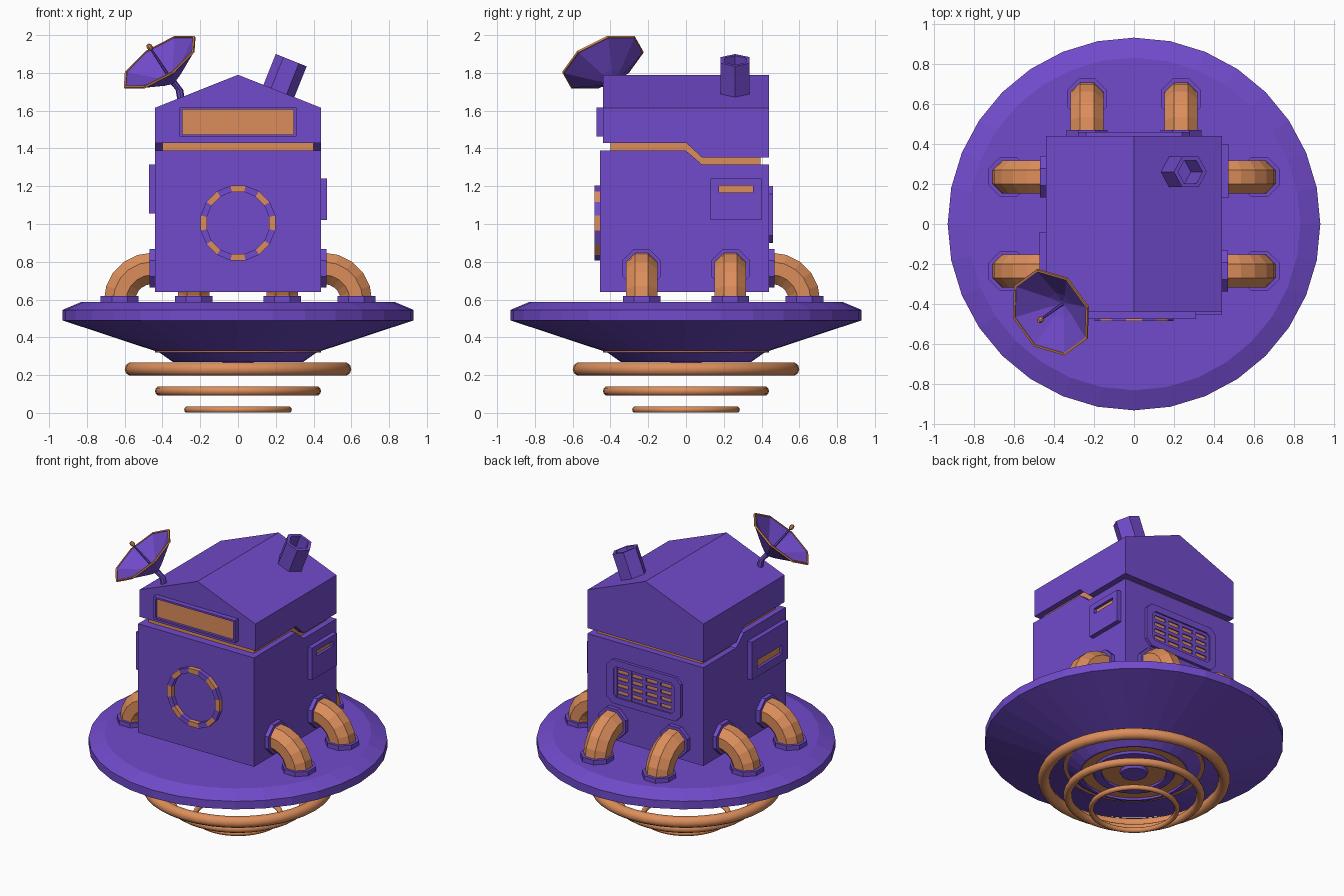
import bpy, bmesh
from math import pi, cos, sin, tau
from mathutils import Vector, Matrix

if "Cube" in bpy.data.objects:
    bpy.data.objects.remove(bpy.data.objects["Cube"])


def material(name, rgb):
    m = bpy.data.materials.new(name)
    m.diffuse_color = (*rgb, 1)
    m.use_nodes = True
    m.node_tree.nodes["Principled BSDF"].inputs["Base Color"].default_value = m.diffuse_color
    return m


PURPLE = material("purple", (0.165, 0.07, 0.60))
ORANGE = material("orange", (0.72, 0.27, 0.105))


def loft(name, loops, mat, closed=False):
    """Skin a list of equal loops; cap the ends unless the skin is closed."""
    bm = bmesh.new()
    rows = [[bm.verts.new(p) for p in lp] for lp in loops]
    n = len(rows[0])
    pairs = list(zip(rows, rows[1:])) + ([(rows[-1], rows[0])] if closed else [])
    for a, b in pairs:
        for i in range(n):
            j = (i + 1) % n
            bm.faces.new((a[i], a[j], b[j], b[i]))
    if not closed:
        bm.faces.new(rows[0])
        bm.faces.new(rows[-1])
    bmesh.ops.recalc_face_normals(bm, faces=bm.faces)
    me = bpy.data.meshes.new(name)
    bm.to_mesh(me)
    bm.free()
    me.materials.append(mat)
    ob = bpy.data.objects.new(name, me)
    bpy.context.collection.objects.link(ob)
    return ob


def circle(r, z, n, phase=0.0):
    return [Vector((r * cos(tau * i / n + phase), r * sin(tau * i / n + phase), z)) for i in range(n)]


def lathe(name, prof, n, mat, matrix=Matrix(), closed=False, phase=0.0):
    return loft(name, [[matrix @ p for p in circle(r, z, n, phase)] for r, z in prof], mat, closed)


def aim(pos, axis):
    return Matrix.Translation(pos) @ Vector(axis).to_track_quat('Z', 'Y').to_matrix().to_4x4()


# saucer and stepped underside
lathe("saucer", [(.83, .587), (.93, .545), (.93, .49), (.44, .328)], 32, PURPLE)
lathe("under_plate", [(.44, .33), (.44, .32)], 32, ORANGE)
lathe("under_collar", [(.42, .322), (.345, .27), (.33, .27), (.33, .322)], 32, PURPLE, closed=True)
lathe("inner_plate", [(.335, .32), (.335, .285)], 32, ORANGE)
lathe("inner_collar", [(.26, .29), (.25, .27), (.2, .27), (.2, .29)], 32, PURPLE, closed=True)
lathe("under_hub", [(.09, .29), (.08, .265)], 24, PURPLE)

# hover rings
for i, (outer, tube, z) in enumerate([(.6, .037, .232), (.44, .026, .116), (.285, .017, .017)]):
    bpy.ops.mesh.primitive_torus_add(major_segments=40, minor_segments=10, location=(0, 0, z),
                                     major_radius=outer - tube, minor_radius=tube)
    ring = bpy.context.object
    ring.name = f"hover_ring_{i + 1}"
    ring.data.materials.append(ORANGE)
    bpy.ops.object.shade_smooth()

# pipes with flanges: two on each side and two at the back
k = 0
for turn in (0, pi / 2, pi):
    for off in (-.235, .235):
        k += 1
        M = Matrix.Rotation(turn, 4, 'Z') @ Matrix.Translation((0, off, 0))
        loops = [[M @ Vector((.43, p.x, .765 + p.y)) for p in circle(.09, 0, 8, pi / 8)]]
        for s in range(6):
            a = pi / 2 * (1 - s / 5)
            loops.append([M @ Vector((.455 + (.172 + p.y) * cos(a), p.x, .593 + (.172 + p.y) * sin(a)))
                          for p in circle(.09, 0, 8, pi / 8)])
        loft(f"pipe_{k}", loops, ORANGE)
        lathe(f"wall_flange_{k}", [(.11, 0), (.11, .03)], 8, PURPLE,
              M @ aim((.438, 0, .765), (1, 0, 0)), phase=pi / 8)
        lathe(f"floor_flange_{k}", [(.108, .58), (.108, .618)], 8, PURPLE,
              M @ Matrix.Translation((.627, 0, 0)), phase=pi / 8)


# cabin: lower block, orange core in the seam, gabled upper block
def cabin_block(name, prof, half, mat):
    return loft(name, [[(x, y, z) for y, z in prof] for x in (-half, half)], mat)


cabin_block("cabin_lower", [(-.455, .64), (.44, .64), (.44, 1.315), (.085, 1.315), (0, 1.388), (-.455, 1.388)],
            .44, PURPLE)
cabin_block("seam_core", [(-.4, 1.25), (.395, 1.25), (.395, 1.5), (-.4, 1.5)], .4, ORANGE)
upper = cabin_block("cabin_upper", [(-.44, 1.43), (0, 1.43), (.085, 1.352), (.44, 1.352), (.44, 2), (-.44, 2)],
                    .44, PURPLE)
bm = bmesh.new()
bm.from_mesh(upper.data)
for s in (-1, 1):
    bmesh.ops.bisect_plane(bm, geom=bm.verts[:] + bm.edges[:] + bm.faces[:], plane_co=(0, 0, 1.79),
                           plane_no=(s * .175, 0, .44), clear_outer=True)
    bmesh.ops.holes_fill(bm, edges=[e for e in bm.edges if e.is_boundary], sides=0)
bmesh.ops.recalc_face_normals(bm, faces=bm.faces)
bm.to_mesh(upper.data)
bm.free()

# wall mappings: along, up, outward
front = lambda u, v, d: (u, -.455 - d, v)
gable = lambda u, v, d: (u, -.44 - d, v)
back = lambda u, v, d: (u, .44 + d, v)
right = lambda u, v, d: (.44 + d, u, v)
left = lambda u, v, d: (-.44 - d, u, v)


def rect(u0, u1, v0, v1, c=0.0):
    """Rectangle, with cut corners when c is set."""
    if not c:
        return [(u0, v0), (u1, v0), (u1, v1), (u0, v1)]
    return [(u0 + c, v0), (u1 - c, v0), (u1, v0 + c), (u1, v1 - c),
            (u1 - c, v1), (u0 + c, v1), (u0, v1 - c), (u0, v0 + c)]


def plate(name, wall, pts, d0, d1, mat):
    loft(name, [[wall(u, v, d) for u, v in pts] for d in (d0, d1)], mat)


def frame(name, wall, outer, inner, d):
    loft(name, [[wall(u, v, h) for u, v in pts] for pts, h in
                ((outer, -.01), (outer, d), (inner, d), (inner, -.01))], PURPLE, closed=True)


# front sign panel
frame("sign_frame", gable, rect(-.31, .31, 1.463, 1.617), rect(-.295, .295, 1.475, 1.605), .035)
plate("sign_panel", gable, rect(-.3, .3, 1.47, 1.61), -.005, .018, ORANGE)

# side hatches with orange slots
for name, wall, box, slot in (
        ("right_hatch", right, (.13, .4, 1.02, 1.24), (.175, .355, 1.167, 1.203)),
        ("left_hatch", left, (-.43, -.04, 1.055, 1.315), (-.37, -.1, 1.11, 1.17))):
    frame(name, wall, rect(*box), rect(*slot), .032)
    plate(name + "_slot", wall, rect(*slot), -.005, .012, ORANGE)

# back grille
frame("grille_frame", back, rect(-.28, .28, .9, 1.2, .04), rect(-.23, .23, .945, 1.155, .02), .02)
plate("grille_panel", back, rect(-.24, .24, .935, 1.165), -.005, .003, ORANGE)
for i in range(5):
    u, v = -.22 + .11 * i, .955 + .0475 * i
    plate(f"grille_upright_{i + 1}", back, rect(u - .013, u + .013, .945, 1.155), 0, .012, PURPLE)
    plate(f"grille_slat_{i + 1}", back, rect(-.23, .23, v - .012, v + .012), 0, .010, PURPLE)

# front porthole ring in alternating segments
for i in range(16):
    ends = []
    for a in ((i - .5) * tau / 16, (i + .5) * tau / 16):
        ends.append([front(r * cos(a), 1.005 + r * sin(a), d)
                     for r, d in ((.168, -.005), (.202, -.005), (.202, .03), (.168, .03))])
    loft(f"porthole_segment_{i + 1}", ends, PURPLE if i % 2 else ORANGE)

# chimney, hexagonal and square to the roof slope
lathe("chimney", [(.088, -.08), (.088, .18), (.066, .18), (.066, .02)], 6, PURPLE,
      aim((.215, .26, 1.70), (.37, 0, .93)), phase=pi / 6 if abs((aim((0, 0, 0), (.37, 0, .93)) @ Vector((0, 1, 0))).y) < .5 else pi / 2)

# dish aerial
axis = Vector((-.51, -.37, .775)).normalized()
D = aim(Vector((-.415, -.44, 1.857)), axis)
lathe("dish", [(.022, -.135), (.075, -.105), (.228, -.004), (.222, .002), (.07, -.088), (.015, -.112)],
      8, PURPLE, D, phase=pi / 8)
lathe("dish_rim", [(.232, -.006), (.232, .005), (.22, .005), (.22, -.006)], 8, ORANGE, D,
      closed=True, phase=pi / 8)
lathe("dish_feed", [(.009, -.115), (.006, .09)], 6, PURPLE, D)
lathe("dish_feed_tip", [(.008, .085), (.015, .095), (.015, .11), (.008, .12)], 8, ORANGE, D)
neck = D @ Vector((0, 0, -.12))
foot = Vector((-.3, -.37, 1.65))
mid = Vector((-.31, -.375, 1.71))
loft("dish_stem", [[p + Vector((q.x, q.y, 0)) for q in circle(r, 0, 8)]
                   for p, r in ((foot, .02), (mid, .02), (neck, .024))], PURPLE)
